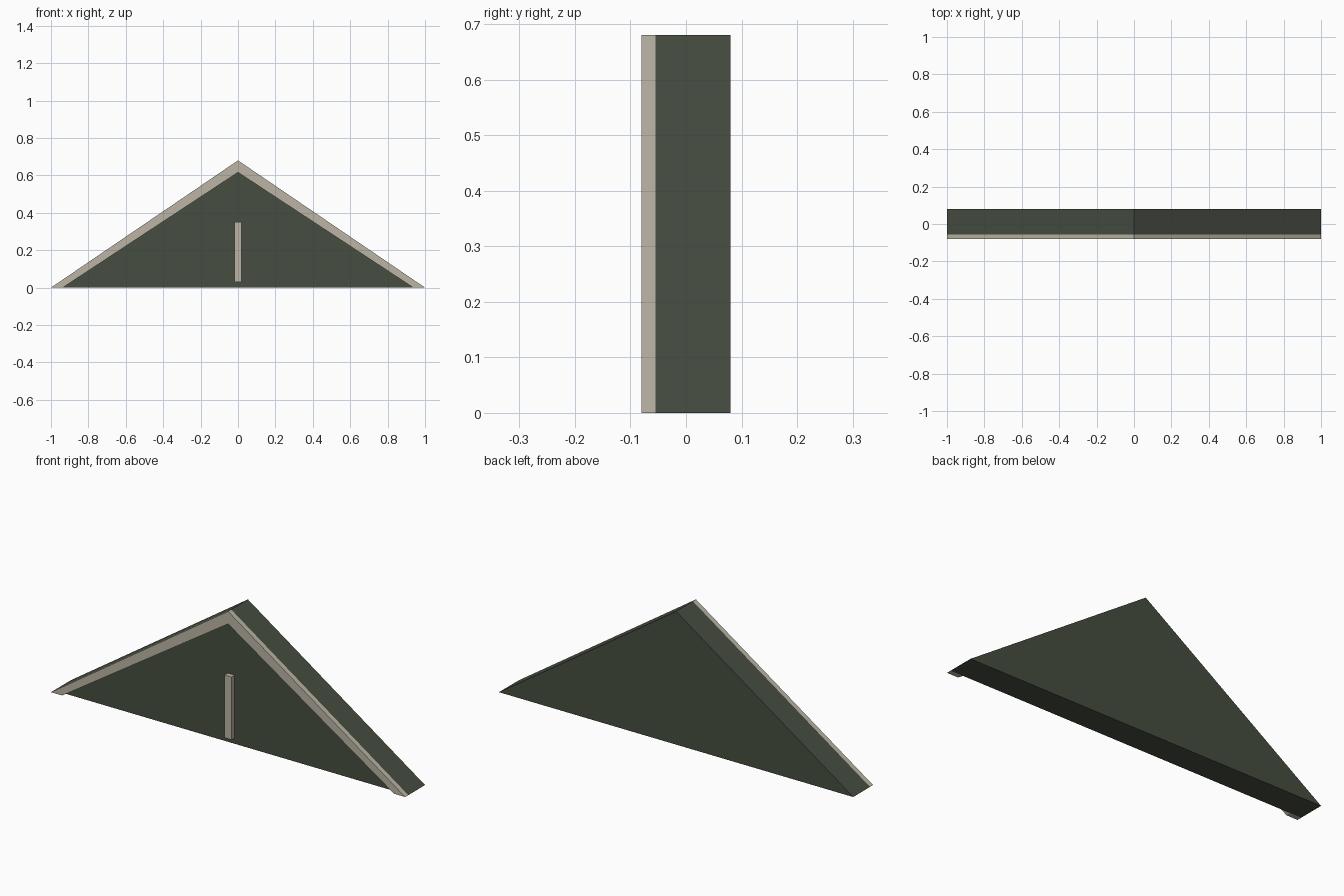
import bpy, bmesh

if "Cube" in bpy.data.objects:
    bpy.data.objects.remove(bpy.data.objects["Cube"])


def material(name, rgb):
    m = bpy.data.materials.new(name)
    m.diffuse_color = (*rgb, 1)
    m.use_nodes = True
    m.node_tree.nodes["Principled BSDF"].inputs["Base Color"].default_value = m.diffuse_color
    return m


GREEN = material("dark green", (0.063, 0.076, 0.053))
STONE = material("pale stone", (0.497, 0.462, 0.376))


def extrude_profile(name, points, y0, y1, mat):
    """Extrude an x-z outline from y0 (front) to y1 (back)."""
    bm = bmesh.new()
    face = bm.faces.new([bm.verts.new((x, y0, z)) for x, z in points])
    out = bmesh.ops.extrude_face_region(bm, geom=[face])
    verts = [v for v in out["geom"] if isinstance(v, bmesh.types.BMVert)]
    bmesh.ops.translate(bm, verts=verts, vec=(0, y1 - y0, 0))
    bmesh.ops.recalc_face_normals(bm, faces=bm.faces)
    me = bpy.data.meshes.new(name)
    bm.to_mesh(me)
    bm.free()
    me.materials.append(mat)
    ob = bpy.data.objects.new(name, me)
    bpy.context.collection.objects.link(ob)
    return ob


FRONT, FACE, BACK = -0.08, -0.055, 0.08

# Solid gable body
extrude_profile("gable_body", [(-1, 0), (1, 0), (0, 0.68)], FACE, BACK, GREEN)

# Raised chevron trim along both slopes
extrude_profile("gable_trim",
                [(-1, 0), (-0.937, 0), (0, 0.616), (0.937, 0), (1, 0), (0, 0.68)],
                FRONT, FACE, STONE)

# Upright bar in the middle of the front
extrude_profile("centre_bar",
                [(-0.02, 0.03), (0.02, 0.03), (0.02, 0.35), (-0.02, 0.35)],
                FRONT, FACE, STONE)
